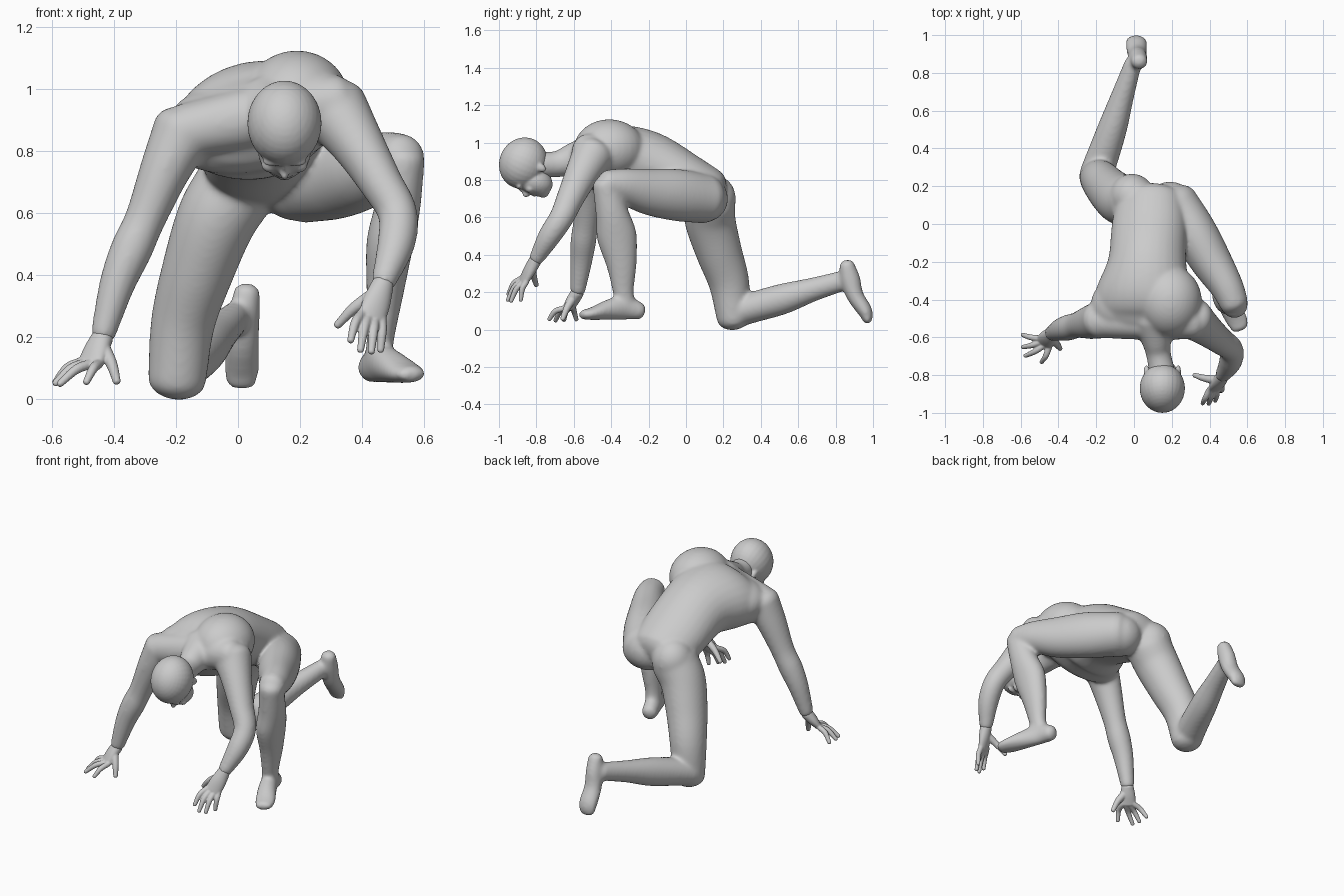
import bpy, bmesh, math
from mathutils import Vector, Matrix


def spline(pts, n=5):
    """Catmull-Rom interpolation of (x, y, z, a, b) rings."""
    p = [Vector(q) for q in pts]
    p = [2 * p[0] - p[1]] + p + [2 * p[-1] - p[-2]]
    out = []
    for i in range(1, len(p) - 2):
        for k in range(n):
            t = k / n
            out.append(0.5 * (2 * p[i] + (p[i + 1] - p[i - 1]) * t
                       + (2 * p[i - 1] - 5 * p[i] + 4 * p[i + 1] - p[i + 2]) * t * t
                       + (3 * p[i] - p[i - 1] - 3 * p[i + 1] + p[i + 2]) * t ** 3))
    return out + [p[-2]]


def loft(bm, pts, side=(1, 0, 0), cap=0.7, seg=28, grow=0.004):
    """Closed limb with elliptical sections and rounded ends; grow offsets the later softening."""
    s = spline(pts)
    c = [Vector(q[:3]) for q in s]
    rings = []
    for i, q in enumerate(s):
        t = (c[min(i + 1, len(c) - 1)] - c[max(i - 1, 0)]).normalized()
        rings.append((c[i], t, q[3] + grow, q[4] + grow))

    def end(ring, sgn):
        p, t, a, b = ring
        return [(p + t * sgn * cap * min(a, b) * math.sin(w), t, a * math.cos(w), b * math.cos(w))
                for w in (0.4, 0.8, 1.15, 1.45)]
    rings = end(rings[0], -1)[::-1] + rings + end(rings[-1], 1)
    loops = []
    for p, t, a, b in rings:
        u = Vector(side)
        u = (u - t * u.dot(t)).normalized()
        v = t.cross(u)
        loops.append([bm.verts.new(p + u * a * math.cos(w) + v * b * math.sin(w))
                      for w in [2 * math.pi * k / seg for k in range(seg)]])
    for l, m in zip(loops, loops[1:]):
        for k in range(seg):
            j = (k + 1) % seg
            bm.faces.new((l[k], l[j], m[j], m[k]))
    bm.faces.new(loops[0][::-1])
    bm.faces.new(loops[-1])


def ball(bm, loc, rad, frame=Matrix()):
    m = frame @ Matrix.Translation(loc) @ Matrix.Diagonal((*rad, 1))
    bmesh.ops.create_uvsphere(bm, u_segments=28, v_segments=18, radius=1, matrix=m)


def finish(bm, name, voxel, smooth):
    """Fuse the overlapping masses into one smooth skin."""
    bmesh.ops.recalc_face_normals(bm, faces=bm.faces)
    me = bpy.data.meshes.new(name)
    bm.to_mesh(me)
    bm.free()
    ob = bpy.data.objects.new(name, me)
    bpy.context.collection.objects.link(ob)
    r = ob.modifiers.new("fuse", 'REMESH')
    r.mode, r.voxel_size, r.use_smooth_shade = 'VOXEL', voxel, True
    sm = ob.modifiers.new("soften", 'SMOOTH')
    sm.factor, sm.iterations = 0.5, smooth
    return ob


body = bmesh.new()

# torso, rolled so the +x shoulder is higher
loft(body, [(.085, .12, .735, .175, .125), (.08, 0, .79, .195, .145), (.07, -.2, .88, .205, .175),
            (.055, -.36, .9, .255, .185), (.055, -.46, .885, .29, .15)], side=(1, 0, .2))
ball(body, (.19, -.41, .965), (.17, .19, .16))      # raised shoulder blade
ball(body, (-.07, -.43, .88), (.16, .15, .12))      # other shoulder blade
ball(body, (-.01, .145, .7), (.12, .122, .13))      # buttocks
ball(body, (.19, .1, .7), (.13, .125, .125))
loft(body, [(-.17, -.515, .865, .085, .085), (.1, -.53, .92, .08, .095),
            (.32, -.52, .96, .085, .085)], side=(0, 1, 0))    # collar

# neck
loft(body, [(.11, -.5, .945, .12, .1), (.12, -.62, .905, .076, .08), (.13, -.69, .885, .062, .066),
            (.15, -.79, .88, .066, .066)])

# arms
loft(body, [(-.175, -.505, .865, .098, .098), (-.235, -.52, .74, .078, .085), (-.3, -.535, .58, .062, .065),
            (-.345, -.548, .48, .064, .065), (-.39, -.56, .37, .054, .056), (-.435, -.578, .21, .037, .037)])
loft(body, [(.31, -.5, .935, .108, .108), (.385, -.56, .825, .083, .086), (.46, -.62, .7, .066, .07),
            (.515, -.665, .6, .06, .062), (.51, -.73, .5, .057, .057), (.47, -.80, .38, .037, .037)])

# planted leg: thigh, shin, foot
loft(body, [(.21, .1, .7, .13, .128), (.32, -.05, .72, .118, .135), (.41, -.2, .738, .105, .12),
            (.49, -.33, .768, .085, .092), (.53, -.42, .78, .072, .072)])
loft(body, [(.533, -.43, .775, .066, .066), (.515, -.395, .62, .07, .085), (.49, -.37, .5, .072, .103),
            (.475, -.345, .35, .057, .078), (.46, -.335, .2, .041, .052), (.45, -.32, .12, .04, .05)])
loft(body, [(.43, -.25, .1, .042, .044), (.455, -.33, .118, .044, .062), (.49, -.41, .107, .05, .052),
            (.54, -.5, .086, .055, .031), (.562, -.55, .08, .044, .022)])

# kneeling leg: thigh, shin, foot
loft(body, [(-.01, .125, .68, .13, .135), (-.07, .13, .58, .125, .132), (-.128, .175, .42, .113, .12),
            (-.177, .23, .25, .1, .105), (-.197, .253, .06, .09, .085)])
loft(body, [(-.2, .265, .09, .085, .075), (-.165, .36, .12, .082, .078), (-.11, .52, .165, .073, .078),
            (-.06, .68, .215, .057, .06), (-.005, .85, .265, .042, .05)])
loft(body, [(.028, .86, .345, .04, .038), (.022, .878, .27, .045, .05), (.015, .905, .18, .048, .042),
            (.012, .957, .1, .053, .036), (.01, .972, .05, .044, .022)])
finish(body, "body", .0095, 18)

# head, tilted to look down
head = bmesh.new()
frame = Matrix.Translation((.15, -.87, .89)) @ Matrix.Rotation(math.radians(66), 4, 'X')
ball(head, (0, 0, 0), (.12, .14, .128), frame)                # skull
ball(head, (0, -.062, -.09), (.085, .076, .104), frame)       # face
ball(head, (0, -.07, -.135), (.066, .062, .056), frame)       # jaw
ball(head, (0, -.092, -.162), (.034, .036, .03), frame)       # chin
ball(head, (0, -.137, -.08), (.014, .026, .022), frame)       # nose
ball(head, (0, -.13, -.06), (.01, .016, .034), frame)         # nose bridge
ball(head, (0, -.125, -.12), (.028, .016, .014), frame)       # lips
for s in (-1, 1):
    ball(head, (s * .036, -.12, -.03), (.036, .018, .014), frame)     # brow
    ball(head, (s * .045, -.108, -.088), (.03, .025, .025), frame)    # cheek
    ball(head, (s * .084, .016, -.09), (.015, .022, .036), frame)     # ear
finish(head, "head", .006, 6)


def hand(name, wrist, index, pinky, tips, thumb):
    """Palm, four arched fingers between the knuckles, and a thumb."""
    bm = bmesh.new()
    w, i, p, th = map(Vector, (wrist, index, pinky, thumb))
    mid, side = (i + p) / 2, (i - p).normalized()
    half = (i - p).length / 2
    loft(bm, [(*w, .036, .034), (*w.lerp(mid, .5), half + .01, .03), (*mid, half + .012, .02)], side, grow=0)
    for k, tip in enumerate(tips):
        base, tip = i.lerp(p, k / 3), Vector(tip)
        bend = base.lerp(tip, .5) + (base - mid) * .1 + Vector((0, -.006, .014))
        start = base.lerp(w, .2)
        loft(bm, [(*start, .014, .014), (*base, .016, .015), (*bend, .0145, .0145), (*tip, .0105, .0105)],
             side, seg=14, grow=.001)
    base = w.lerp(i, .3)
    bend = base.lerp(th, .5) + side * .01
    loft(bm, [(*base, .024, .024), (*bend, .018, .018), (*th, .012, .012)], (.3, .9, .2), seg=14, grow=.001)
    finish(bm, name, .004, 5)


hand("hand_low", (-.437, -.58, .2), (-.45, -.65, .115), (-.505, -.605, .12),
     [(-.49, -.732, .054), (-.576, -.698, .048), (-.59, -.652, .05), (-.59, -.586, .053)],
     (-.391, -.66, .056))
hand("hand_raised", (.467, -.806, .37), (.40, -.878, .275), (.463, -.858, .25),
     [(.363, -.95, .188), (.395, -.953, .157), (.43, -.936, .152), (.46, -.884, .157)],
     (.32, -.80, .238))
